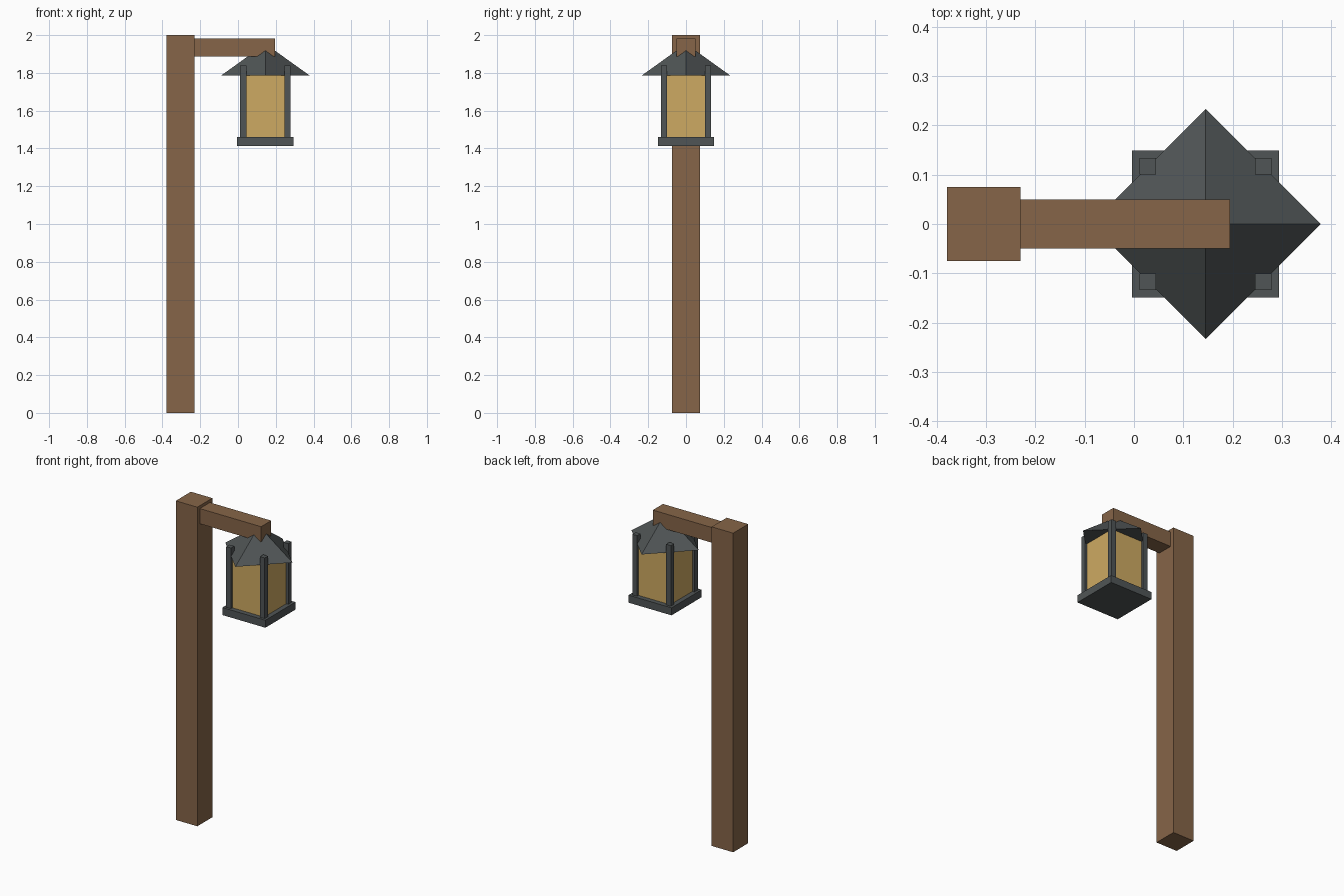
import bpy
import math

if "Cube" in bpy.data.objects:
    bpy.data.objects.remove(bpy.data.objects["Cube"])


def srgb(r, g, b):
    return tuple((c / 255 / 12.92) if c / 255 <= 0.04045 else ((c / 255 + 0.055) / 1.055) ** 2.4
                 for c in (r, g, b)) + (1.0,)


def material(name, rgb):
    m = bpy.data.materials.new(name)
    m.diffuse_color = srgb(*rgb)
    m.use_nodes = True
    m.node_tree.nodes["Principled BSDF"].inputs["Base Color"].default_value = m.diffuse_color
    return m


wood = material("brown wood", (134, 101, 72))
metal = material("dark grey metal", (80, 85, 86))
glass = material("amber glass", (206, 170, 98))


def box(name, mat, x, y, z):
    """Box filling the given (min, max) ranges."""
    bpy.ops.mesh.primitive_cube_add(size=1, location=[sum(r) / 2 for r in (x, y, z)])
    ob = bpy.context.object
    ob.name = name
    ob.scale = [r[1] - r[0] for r in (x, y, z)]
    bpy.ops.object.transform_apply(location=False, rotation=False, scale=True)
    ob.data.materials.append(mat)
    return ob


def around(c, half):
    return (c - half, c + half)


# Wooden post and arm
box("post", wood, (-0.379, -0.23), around(0, 0.0745), (0, 2))
box("arm", wood, (-0.23, 0.195), around(0, 0.05), (1.887, 1.982))

# Lantern body
CX = 0.145
box("lantern_base", metal, around(CX, 0.149), around(0, 0.149), (1.413, 1.46))
box("lantern_glass", glass, around(CX, 0.119), around(0, 0.119), (1.46, 1.787))

# Corner bars
for sx in (-1, 1):
    for sy in (-1, 1):
        box("corner_bar", metal, around(CX + sx * 0.117, 0.0165),
            around(sy * 0.117, 0.0165), (1.46, 1.84))

# Pyramid roof with its corners over the sides of the lantern
bpy.ops.mesh.primitive_cone_add(vertices=4, radius1=0.233, radius2=0, depth=0.167,
                                location=(CX, 0, 1.787 + 0.167 / 2))
roof = bpy.context.object
roof.name = "lantern_roof"
roof.data.materials.append(metal)
